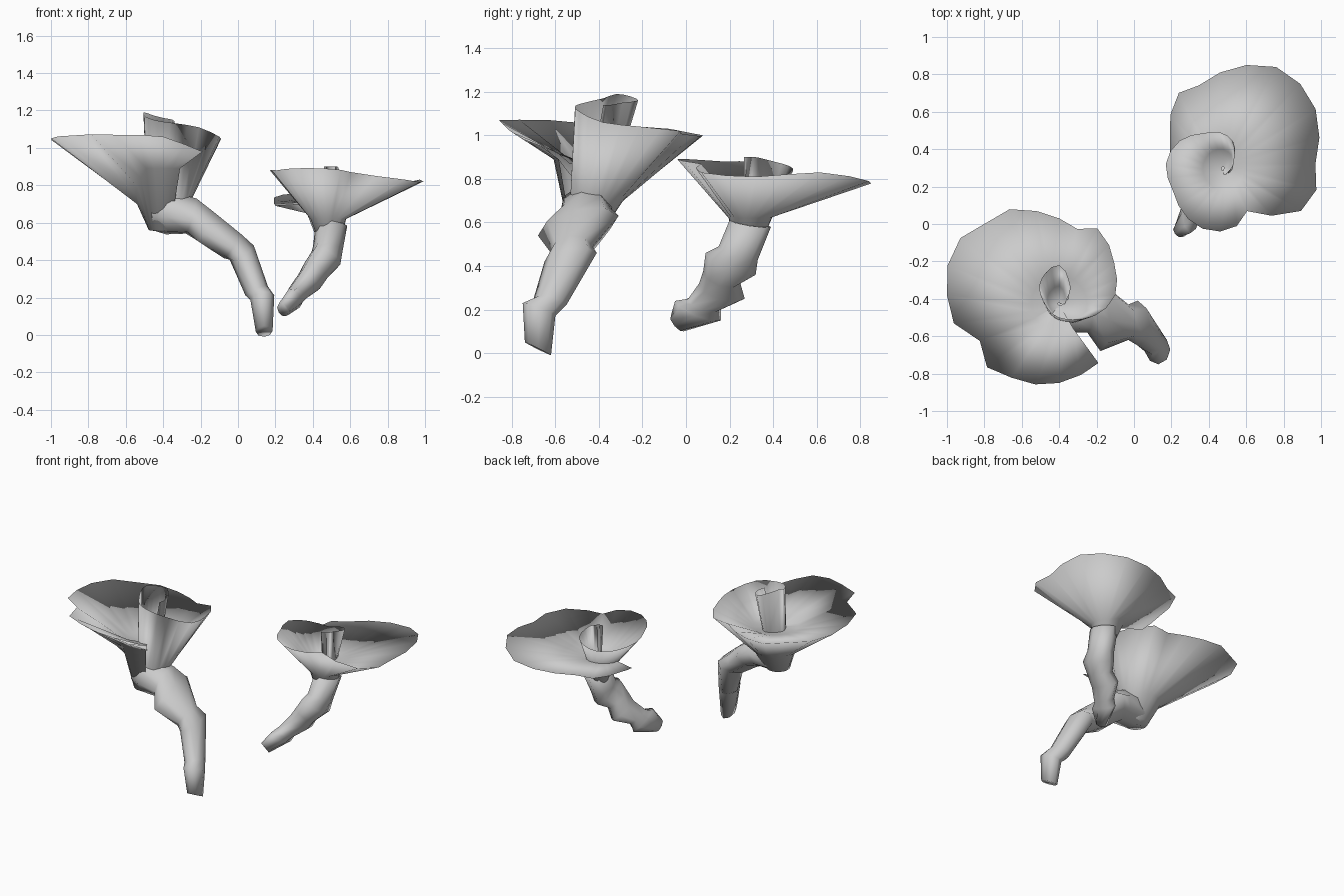
import bpy, bmesh
from math import radians, cos, sin, pi
from mathutils import Vector

cube = bpy.data.objects.get("Cube")
if cube:
    bpy.data.objects.remove(cube)

# One pale grey for everything
grey = bpy.data.materials.new("pale_grey")
grey.use_nodes = True
grey.diffuse_color = (0.6, 0.6, 0.6, 1)
grey.node_tree.nodes["Principled BSDF"].inputs["Base Color"].default_value = (0.6, 0.6, 0.6, 1)


def sheet(name, rows, closed):
    """Skin a list of equally long point rows as one smooth surface."""
    bm = bmesh.new()
    grid = [[bm.verts.new(p) for p in row] for row in rows]
    n = len(rows[0])
    for low, high in zip(grid, grid[1:]):
        for i in range(n if closed else n - 1):
            j = (i + 1) % n
            bm.faces.new((low[i], low[j], high[j], high[i]))
    if closed:
        bm.faces.new(grid[0][::-1])
        bm.faces.new(grid[-1])
    for face in bm.faces:
        face.smooth = True
    mesh = bpy.data.meshes.new(name)
    bm.to_mesh(mesh)
    bm.free()
    mesh.materials.append(grey)
    bpy.context.collection.objects.link(bpy.data.objects.new(name, mesh))


def spline(vals, t):
    """Catmull-Rom value at t, where whole numbers hit the given values."""
    i = min(int(t), len(vals) - 2)
    f = t - i
    a, b, c, d = (vals[min(max(k, 0), len(vals) - 1)] for k in range(i - 1, i + 3))
    return b + f * ((c - a) + f * ((2 * a - 5 * b + 4 * c - d) + f * (3 * (b - c) + d - a))) / 2


def petal(name, centre, base, start, radii, heights, notches, throat, throat_end, floor):
    """Trumpet rolled from one spiral shell; radii and heights every 30 degrees."""
    centre, base = Vector(centre), Vector(base)
    middle = base.lerp(centre, 0.4)
    count = (len(radii) - 1) * 2
    columns = []
    for k in range(count + 1):
        deg = start + 15 * k
        way = Vector((cos(radians(deg)), sin(radians(deg)), 0))

        def ring(origin, radius, z):
            return Vector((origin.x, origin.y, z)) + way * radius

        r = spline(radii, k / 2) + notches.get(deg, 0)
        # The throat widens along the roll and lifts at the loose end
        grow = 0.3 + 0.7 * min(1, k / (count * 0.5))
        loose = min(1, max(0, (k - count + 8) / 4))
        neck_r = min(throat[0] * grow, r * 0.8)
        neck_r += (throat_end[0] - neck_r) * loose
        neck_z = throat[1] + (throat_end[1] - throat[1]) * loose
        # The inside is a shallow dish
        dish_r = min(floor[0], r * 0.6)
        columns.append((
            ring(base, 0.004, base.z - 0.01),
            ring(base, throat[0] * 0.55 * grow, base.z),
            ring(middle, neck_r, neck_z),
            ring(centre, r, spline(heights, k / 2)),
            ring(middle, dish_r, max(floor[1], neck_z + 0.02)),
            ring(middle, dish_r * 0.1, floor[1] - 0.01),
        ))
    sheet(name, list(zip(*columns)), False)


def stem(name, rings):
    """Knotted stalk; each ring is x, its low-y and high-y points (y, z), and a thickness."""
    mids = [Vector((x, (yl + yr) / 2, (zl + zr) / 2)) for x, yl, zl, yr, zr, _ in rings]
    rows = []
    for i, (x, yl, zl, yr, zr, thick) in enumerate(rings):
        along = mids[min(i + 1, len(mids) - 1)] - mids[max(i - 1, 0)]
        side = Vector((0, (yr - yl) / 2, (zr - zl) / 2))
        across = along.cross(side).normalized() * thick
        rows.append([mids[i] + side * cos(a) + across * sin(a)
                     for a in (2 * pi * s / 8 for s in range(8))])
    sheet(name, rows, True)


# Tall trumpet
petal("tall_trumpet", (-0.4, -0.38, 1), (-0.4, -0.46, 0.56), 0,
      [.05, .07, .1, .16, .14, .12, .1, .09, .1, .12, .15, .22,
       .3, .34, .41, .41, .53, .61, .6, .49, .51, .47, .42],
      [1.14, 1.14, 1.15, 1.16, 1.18, 1.19, 1.17, 1.16, 1.15, 1.14, 1.13, 1.11,
       1.06, 1.04, 1.02, 1, 1, 1.03, 1.05, 1.07, 1.07, 1.06, .98],
      {435: -.04, 495: -.03, 555: .04, 585: .05},
      (0.14, 0.7), (0.18, 0.89), (0.15, 0.87))
stem("tall_stem", [
    (.14, -.74, .05, -.62, -.01, .045),
    (.13, -.75, .23, -.6, .17, .065),
    (.1, -.7, .25, -.55, .22, .065),
    (.02, -.65, .42, -.41, .46, .075),
    (-.03, -.62, .46, -.43, .49, .08),
    (-.18, -.68, .54, -.31, .63, .09),
    (-.25, -.58, .61, -.34, .66, .1),
    (-.38, -.58, .63, -.34, .68, .12),
    (-.46, -.54, .63, -.38, .66, .09),
])

# Short trumpet
petal("short_trumpet", (.46, .32, .8), (.49, .28, .48), -90,
      [.05, .06, .06, .07, .09, .14, .17, .19, .25, .29, .29,
       .34, .36, .29, .5, .51, .59, .6, .49, .44, .31, .26],
      [.9, .9, .9, .9, .89, .87, .85, .83, .85, .88, .88,
       .89, .89, .87, .83, .81, .83, .79, .77, .75, .72, .69],
      {285: .03, 345: .02, 465: -.03},
      (0.1, 0.62), (0.11, 0.65), (0.11, 0.7))
stem("short_stem", [
    (.24, -.07, .17, -.01, .1, .035),
    (.3, -.05, .24, .16, .15, .05),
    (.32, .01, .25, .16, .2, .055),
    (.38, .06, .32, .27, .25, .07),
    (.42, .08, .38, .25, .32, .075),
    (.47, .09, .46, .32, .36, .085),
    (.48, .15, .49, .33, .43, .08),
    (.5, .2, .61, .39, .58, .085),
])
